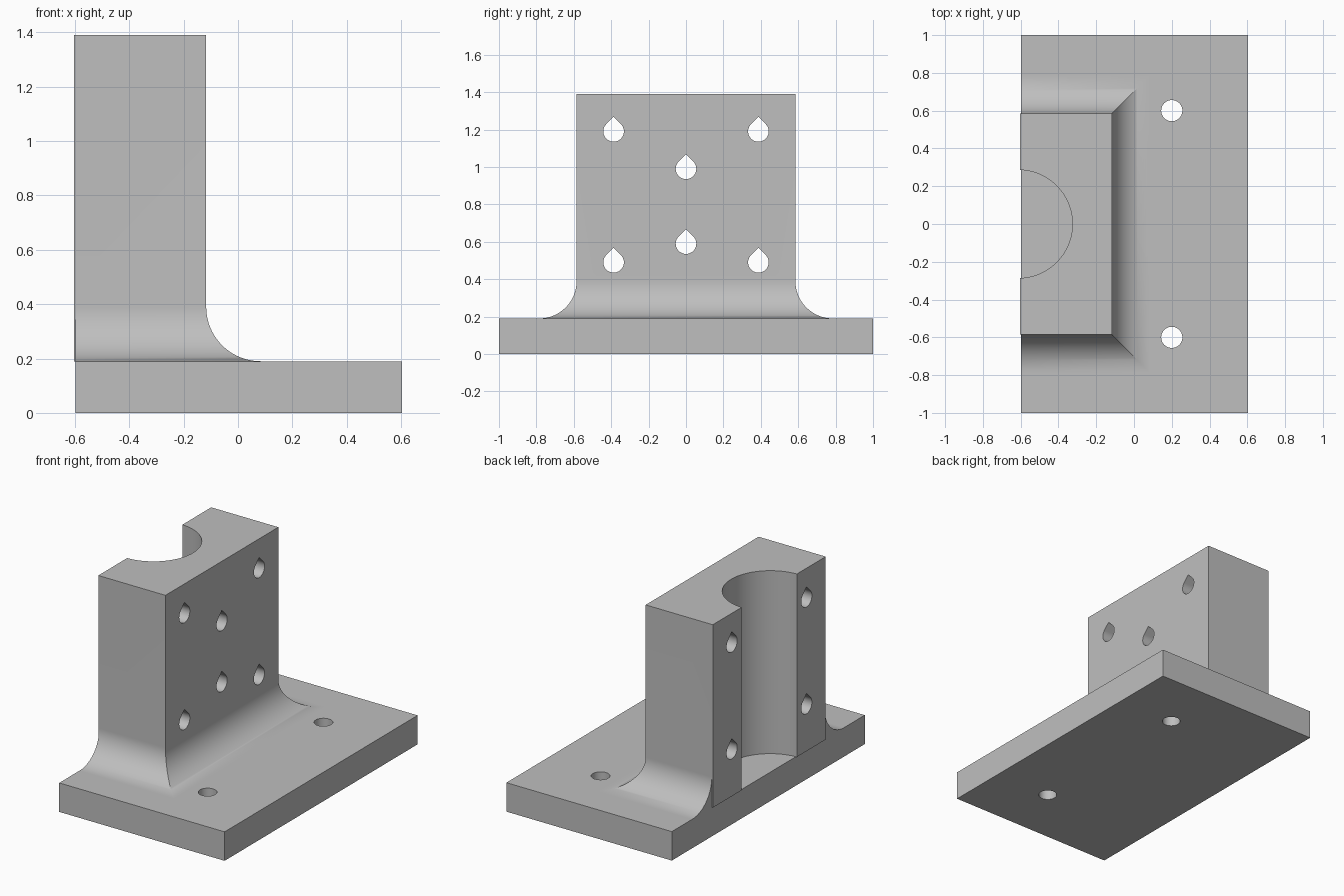
import bpy, bmesh, math
from mathutils import Vector

if "Cube" in bpy.data.objects:
    bpy.data.objects.remove(bpy.data.objects["Cube"])

BASE_TOP, PILLAR_TOP = 0.19, 1.39
FRONT_X, HALF_Y, FLARE = -0.117, 0.585, 0.2
BASE_BACK, PILLAR_BACK = -0.597, -0.604

grey = bpy.data.materials.new("plain grey")
grey.use_nodes = True
colour = (0.52, 0.52, 0.52, 1)
grey.diffuse_color = colour
grey.node_tree.nodes["Principled BSDF"].inputs["Base Color"].default_value = colour


def finish(bm, name):
    bmesh.ops.remove_doubles(bm, verts=bm.verts, dist=0.0001)
    bmesh.ops.recalc_face_normals(bm, faces=bm.faces)
    mesh = bpy.data.meshes.new(name)
    bm.to_mesh(mesh)
    bm.free()
    obj = bpy.data.objects.new(name, mesh)
    bpy.context.collection.objects.link(obj)
    mesh.materials.append(grey)
    return obj


def loft(bm, rings):
    """Skin a list of matching rings and cap both ends."""
    rows = [[bm.verts.new(p) for p in ring] for ring in rings]
    n = len(rows[0])
    for a, b in zip(rows, rows[1:]):
        for i in range(n):
            j = (i + 1) % n
            bm.faces.new((a[i], a[j], b[j], b[i]))
    bm.faces.new(rows[0])
    bm.faces.new(rows[-1])


def prism(bm, outline, axis):
    loft(bm, [outline, [Vector(p) + Vector(axis) for p in outline]])


def circle(x, y, z, r, n):
    angles = [math.tau * i / n for i in range(n)]
    return [(x + r * math.cos(a), y + r * math.sin(a), z) for a in angles]


def teardrop(y, z, r, n=36):
    """Round outline with a 45 degree pointed top."""
    pts = [(-0.8, y, z + r * math.sqrt(2))]
    for i in range(n + 1):
        a = math.radians(135 + 270 * i / n)
        pts.append((-0.8, y + r * math.cos(a), z + r * math.sin(a)))
    return pts


def cut(obj, cutter):
    mod = obj.modifiers.new("cut", 'BOOLEAN')
    mod.operation, mod.solver, mod.object = 'DIFFERENCE', 'EXACT', cutter
    cutter.hide_render = True
    bpy.context.view_layer.objects.active = obj
    bpy.ops.object.modifier_apply(modifier=mod.name)
    bpy.data.objects.remove(cutter)


# Base plate
bm = bmesh.new()
prism(bm, [(BASE_BACK, -1, 0), (0.603, -1, 0), (0.603, 1, 0), (BASE_BACK, 1, 0)],
      (0, 0, BASE_TOP))
base = finish(bm, "base_plate")

# Two mounting holes in the base
bm = bmesh.new()
for y in (-0.6, 0.6):
    prism(bm, circle(0.2, y, -0.1, 0.056, 48), (0, 0, 0.5))
cut(base, finish(bm, "mounting_hole_cutter"))


# Upright block, flaring into the base on three sides with mitred corners
def block_ring(d, z):
    half = [(PILLAR_BACK, HALF_Y), (BASE_BACK, HALF_Y),
            (BASE_BACK, HALF_Y + d), (FRONT_X + d, HALF_Y + d)]
    return ([(x, -y, z) for x, y in half]
            + [(x, y, z) for x, y in reversed(half)])


rings = []
STEPS = 28
for i in range(STEPS + 1):
    a = math.pi / 2 * i / STEPS
    rings.append(block_ring(FLARE * (1 - math.sin(a)),
                            BASE_TOP + FLARE * (1 - math.cos(a))))
rings.append(block_ring(0, PILLAR_TOP))
bm = bmesh.new()
loft(bm, rings)
block = finish(bm, "upright_block")

# Half-round channel down the back
bm = bmesh.new()
prism(bm, circle(-0.612, 0, 0.1, 0.286, 128), (0, 0, 1.5))
cut(block, finish(bm, "channel_cutter"))

# Teardrop screw holes through the block
bm = bmesh.new()
for y, z in [(s * 0.387, h) for s in (-1, 1) for h in (0.49, 1.19)] + [(0, 0.59), (0, 0.99)]:
    prism(bm, teardrop(y, z, 0.055), (1, 0, 0))
cut(block, finish(bm, "screw_hole_cutter"))

# Smooth curved walls, keep the edges crisp
bpy.ops.object.select_all(action='DESELECT')
for obj in (base, block):
    obj.select_set(True)
bpy.context.view_layer.objects.active = block
bpy.ops.object.shade_smooth_by_angle(angle=math.radians(25))
